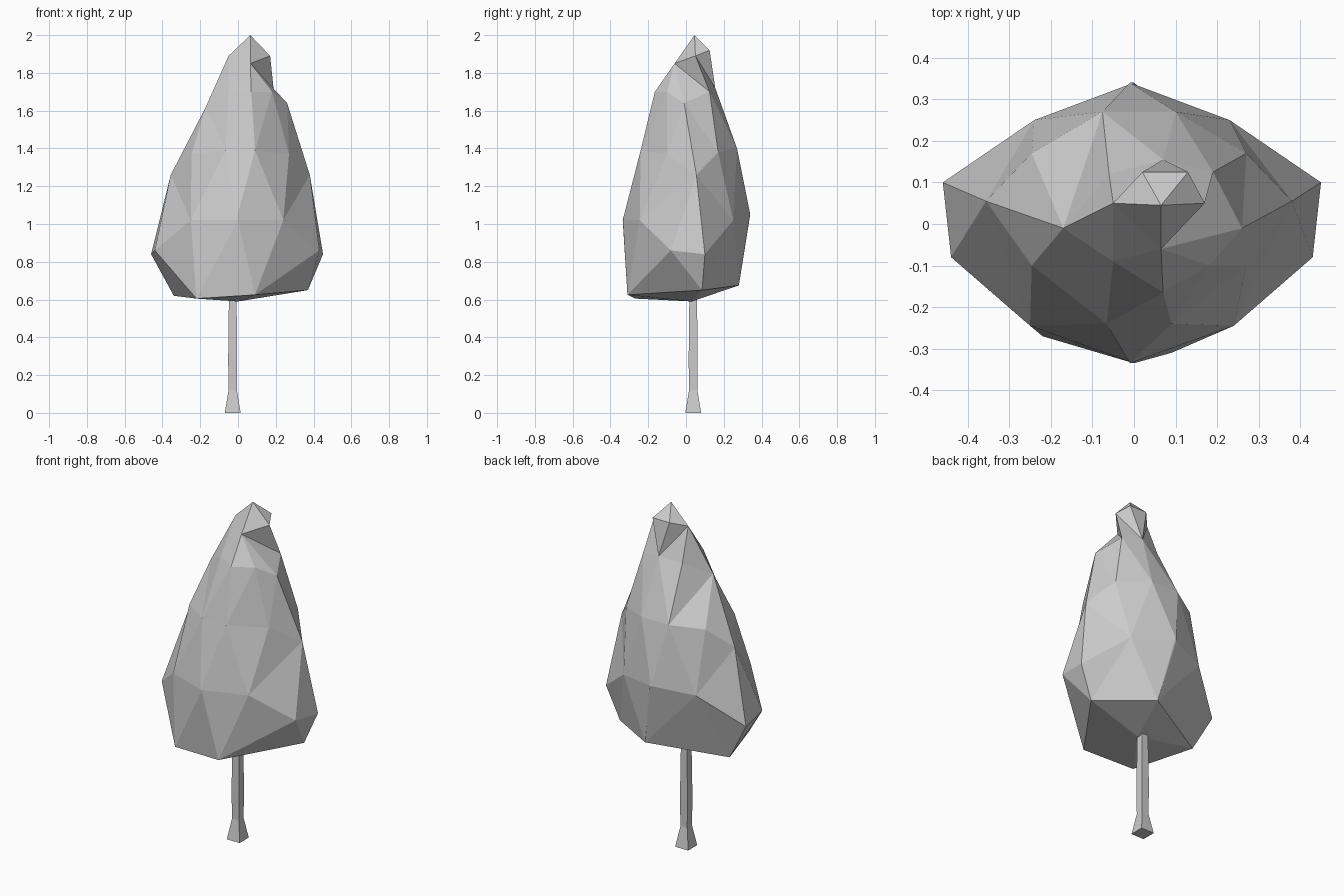
import bpy, bmesh
from mathutils import Vector

default_cube = bpy.data.objects.get("Cube")
if default_cube:
    bpy.data.objects.remove(default_cube, do_unlink=True)

# One plain grey for the whole tree
grey = bpy.data.materials.new("plain_grey")
grey.use_nodes = True
colour = (0.6, 0.6, 0.6, 1)
grey.diffuse_color = colour
grey.node_tree.nodes["Principled BSDF"].inputs["Base Color"].default_value = colour


def mirrored(half, centre_x):
    """Closed ring from its +x half, listed back to front."""
    points = [Vector(p) for p in half]
    other = [Vector((2 * centre_x - p.x, p.y, p.z)) for p in reversed(points)
             if abs(p.x - centre_x) > 0.001]
    return points + other


def stitch(bm, lower, upper):
    """Join two rings with triangles, always taking the shorter diagonal."""
    i = j = 0
    n, m = len(lower), len(upper)
    while i < n or j < m:
        a, b = lower[i % n], upper[j % m]
        next_a, next_b = lower[(i + 1) % n], upper[(j + 1) % m]
        step_lower = j == m or (i < n and (next_a.co - b.co).length
                                < (next_b.co - a.co).length)
        if step_lower:
            bm.faces.new((a, next_a, b))
            i += 1
        else:
            bm.faces.new((a, next_b, b))
            j += 1


def cap(bm, ring, tip):
    point = bm.verts.new(tip)
    for k, vert in enumerate(ring):
        bm.faces.new((vert, ring[(k + 1) % len(ring)], point))


def build_solid(name, rings, bottom, top):
    bm = bmesh.new()
    loops = [[bm.verts.new(p) for p in ring] for ring in rings]
    for lower, upper in zip(loops, loops[1:]):
        stitch(bm, lower, upper)
    cap(bm, loops[0], bottom)
    cap(bm, loops[-1], top)
    bmesh.ops.recalc_face_normals(bm, faces=bm.faces)
    mesh = bpy.data.meshes.new(name)
    bm.to_mesh(mesh)
    bm.free()
    mesh.materials.append(grey)
    solid = bpy.data.objects.new(name, mesh)
    bpy.context.collection.objects.link(solid)
    return solid


# Faceted crown, from its flat underside up to the leaning tip
underside = [(.07, .28, .675), (.37, .085, .65), (.09, -.31, .625),
             (-.22, -.27, .605), (-.34, .08, .62)]
widest = mirrored([(-.01, .34, 1.05), (.23, .25, 1.02), (.45, .1, .84),
                   (.43, -.08, .86), (.24, -.245, 1.02), (-.01, -.335, 1.02)], -.005)
middle = mirrored([(.1, .27, 1.4), (.27, .17, 1.38), (.38, .055, 1.26),
                   (.27, -.1, 1.37), (.09, -.24, 1.39)], .012)
shoulder = [(.07, .155, 1.72), (.19, .125, 1.7), (.26, -.01, 1.64), (.18, -.1, 1.7),
            (.07, -.165, 1.7), (-.05, -.09, 1.7), (-.17, -.01, 1.62), (-.06, .12, 1.7)]
peak = [(.13, .125, 1.92), (.17, .05, 1.89), (.065, -.06, 1.85),
        (-.05, .05, 1.89), (.02, .125, 1.92)]
build_solid("crown", [underside, widest, middle, shoulder, peak],
            (0, .03, .59), (.065, .045, 2))

# Square trunk with a flared foot
corners = [(1, 1), (1, -1), (-1, -1), (-1, 1)]
levels = [(0, .042), (.12, .022), (.28, .024), (.63, .02)]
trunk_rings = [[(-.028 + x * half, .038 + y * half, z) for x, y in corners]
               for z, half in levels]
build_solid("trunk", trunk_rings, (-.028, .038, 0), (-.028, .038, .63))
